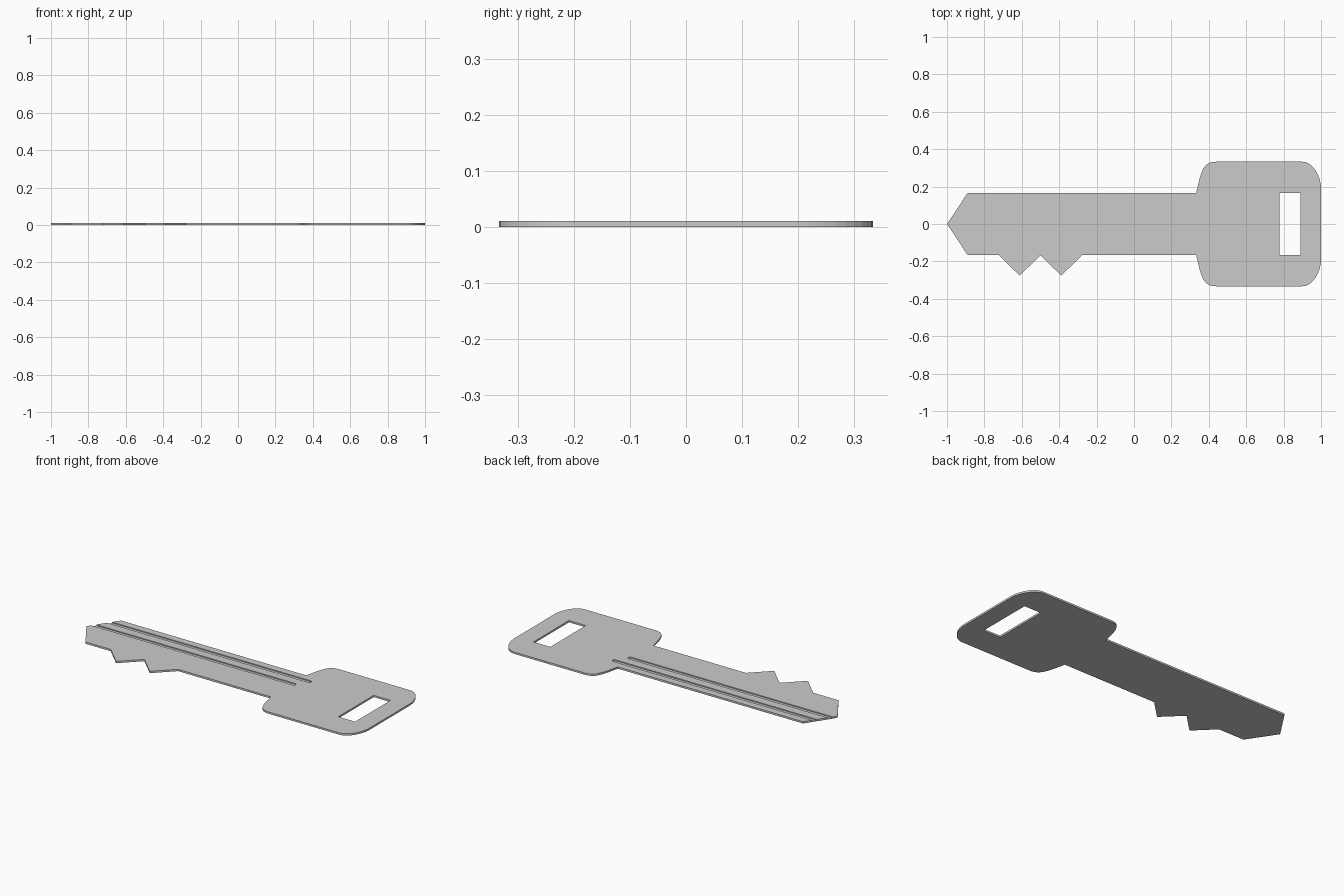
import bpy, bmesh, math
from mathutils import Vector

if "Cube" in bpy.data.objects:
    bpy.data.objects.remove(bpy.data.objects["Cube"])

THICK = 0.011


def bezier(p0, p1, p2, p3, n=10):
    p = [Vector(q) for q in (p0, p1, p2, p3)]
    pts = []
    for i in range(n + 1):
        t = i / n
        s = 1 - t
        v = s**3 * p[0] + 3 * s * s * t * p[1] + 3 * s * t * t * p[2] + t**3 * p[3]
        pts.append((v.x, v.y))
    return pts


def plate(name, outline, z0, z1):
    """Closed flat outline extruded from z0 to z1."""
    bm = bmesh.new()
    face = bm.faces.new([bm.verts.new((x, y, z0)) for x, y in outline])
    ext = bmesh.ops.extrude_face_region(bm, geom=[face])
    for v in ext["geom"]:
        if isinstance(v, bmesh.types.BMVert):
            v.co.z = z1
    bmesh.ops.recalc_face_normals(bm, faces=bm.faces)
    mesh = bpy.data.meshes.new(name)
    bm.to_mesh(mesh)
    bm.free()
    obj = bpy.data.objects.new(name, mesh)
    bpy.context.collection.objects.link(obj)
    return obj


def cut(target, cutter):
    cutter.hide_render = True
    mod = target.modifiers.new(cutter.name, 'BOOLEAN')
    mod.operation = 'DIFFERENCE'
    mod.solver = 'EXACT'
    mod.object = cutter
    bpy.context.view_layer.objects.active = target
    bpy.ops.object.modifier_apply(modifier=mod.name)
    bpy.data.objects.remove(cutter, do_unlink=True)


def slot(y, x_end, half_width):
    """Long groove outline, open at the tip and rounded at the head end."""
    arc = [(x_end - half_width + half_width * math.cos(a), y + half_width * math.sin(a))
           for a in [math.pi * (i / 10 - 0.5) for i in range(11)]]
    return [(-1.1, y + half_width), (-1.1, y - half_width)] + arc


# Key outline: upper half of the blade and head
upper = [(-0.889, 0.167)]
upper += bezier((0.333, 0.167), (0.36, 0.29), (0.37, 0.333), (0.44, 0.333))
upper += bezier((0.90, 0.333), (0.96, 0.333), (1.0, 0.25), (1.0, 0.19))

# Lower half is the mirror, with two teeth added along the blade
lower = [(x, -y) for x, y in reversed(upper)]
teeth = [(-0.278, -0.167), (-0.389, -0.276), (-0.5, -0.167),
         (-0.611, -0.276), (-0.722, -0.167)]
outline = [(-1.0, 0.0)] + upper + lower[:-1] + teeth + lower[-1:]
key = plate("key", outline, 0, THICK)

# Rectangular ring hole in the head
cut(key, plate("ring_hole", [(0.778, -0.167), (0.889, -0.167),
                             (0.889, 0.167), (0.778, 0.167)], -0.05, 0.05))

# Two grooves along the top of the blade
for y, x_end in ((0.112, 0.405), (0.036, 0.355)):
    cut(key, plate("groove", slot(y, x_end, 0.012), THICK * 0.45, 0.05))
